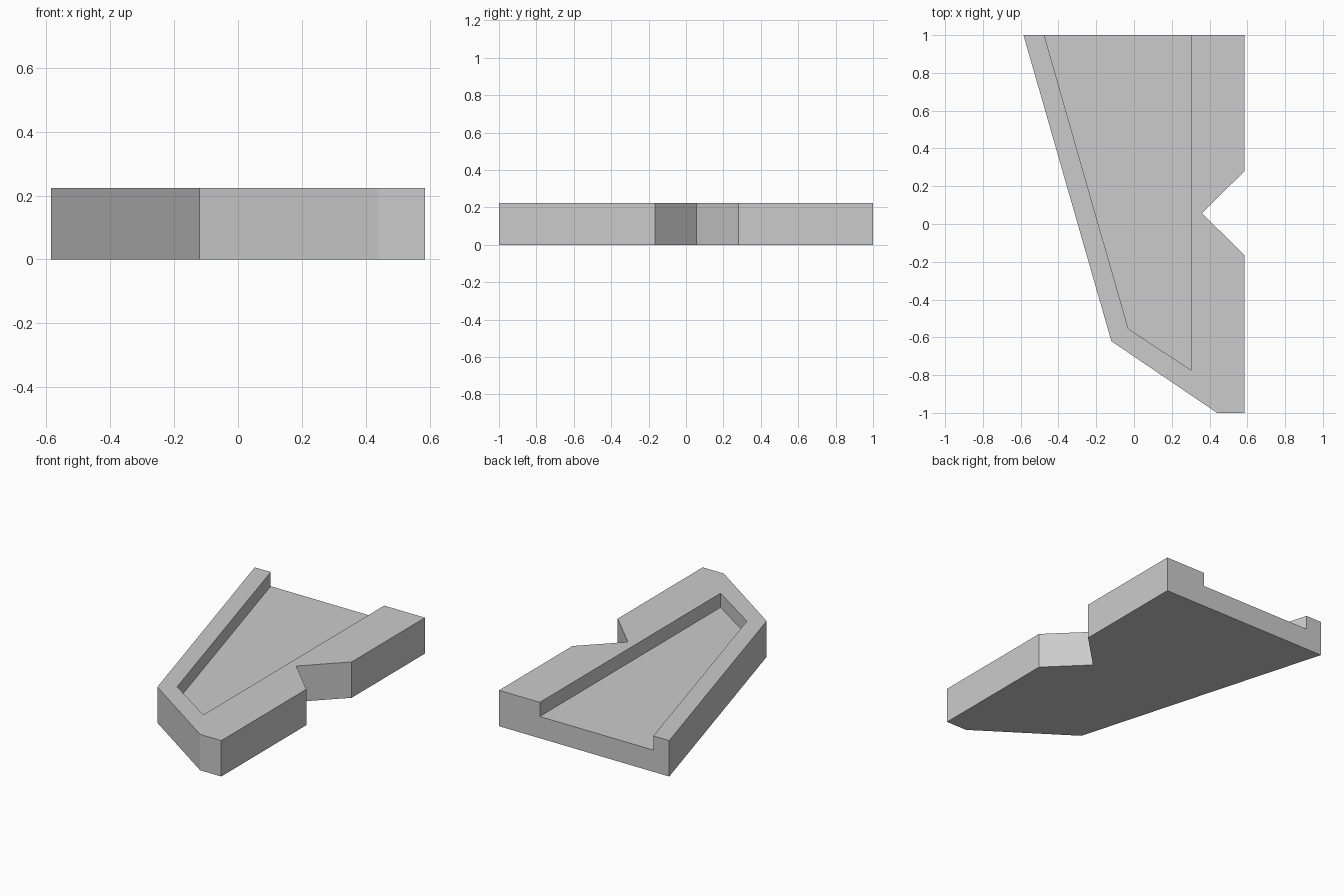
import bpy
import bmesh

cube = bpy.data.objects.get("Cube")
if cube:
    bpy.data.objects.remove(cube, do_unlink=True)

HEIGHT = 0.223
FLOOR = 0.135

grey = bpy.data.materials.new("plain grey")
grey.use_nodes = True
colour = (0.6, 0.6, 0.6, 1)
grey.diffuse_color = colour
grey.node_tree.nodes["Principled BSDF"].inputs["Base Color"].default_value = colour


def prism(name, outline, bottom, top):
    """Extrude a flat outline between two heights."""
    bm = bmesh.new()
    face = bm.faces.new([bm.verts.new((x, y, bottom)) for x, y in outline])
    result = bmesh.ops.extrude_face_region(bm, geom=[face])
    raised = [v for v in result["geom"] if isinstance(v, bmesh.types.BMVert)]
    bmesh.ops.translate(bm, verts=raised, vec=(0, 0, top - bottom))
    bmesh.ops.recalc_face_normals(bm, faces=bm.faces)
    mesh = bpy.data.meshes.new(name)
    bm.to_mesh(mesh)
    bm.free()
    mesh.materials.append(grey)
    obj = bpy.data.objects.new(name, mesh)
    bpy.context.collection.objects.link(obj)
    return obj


# Solid body with a V notch in its straight left side
body = prism("tray_body", [
    (-0.585, 1), (-0.12, -0.62), (0.44, -1), (0.585, -1),
    (0.585, -0.165), (0.36, 0.057), (0.585, 0.28), (0.585, 1),
], 0, HEIGHT)

# Tapered recess, open at the back
recess = prism("recess_cutter", [
    (-0.504, 1.1), (-0.03, -0.555), (0.305, -0.775), (0.305, 1.1),
], FLOOR, HEIGHT + 0.1)
recess.hide_render = True

cut = body.modifiers.new("recess", "BOOLEAN")
cut.operation = "DIFFERENCE"
cut.solver = "EXACT"
cut.object = recess
bpy.context.view_layer.objects.active = body
bpy.ops.object.modifier_apply(modifier=cut.name)
bpy.data.objects.remove(recess, do_unlink=True)
